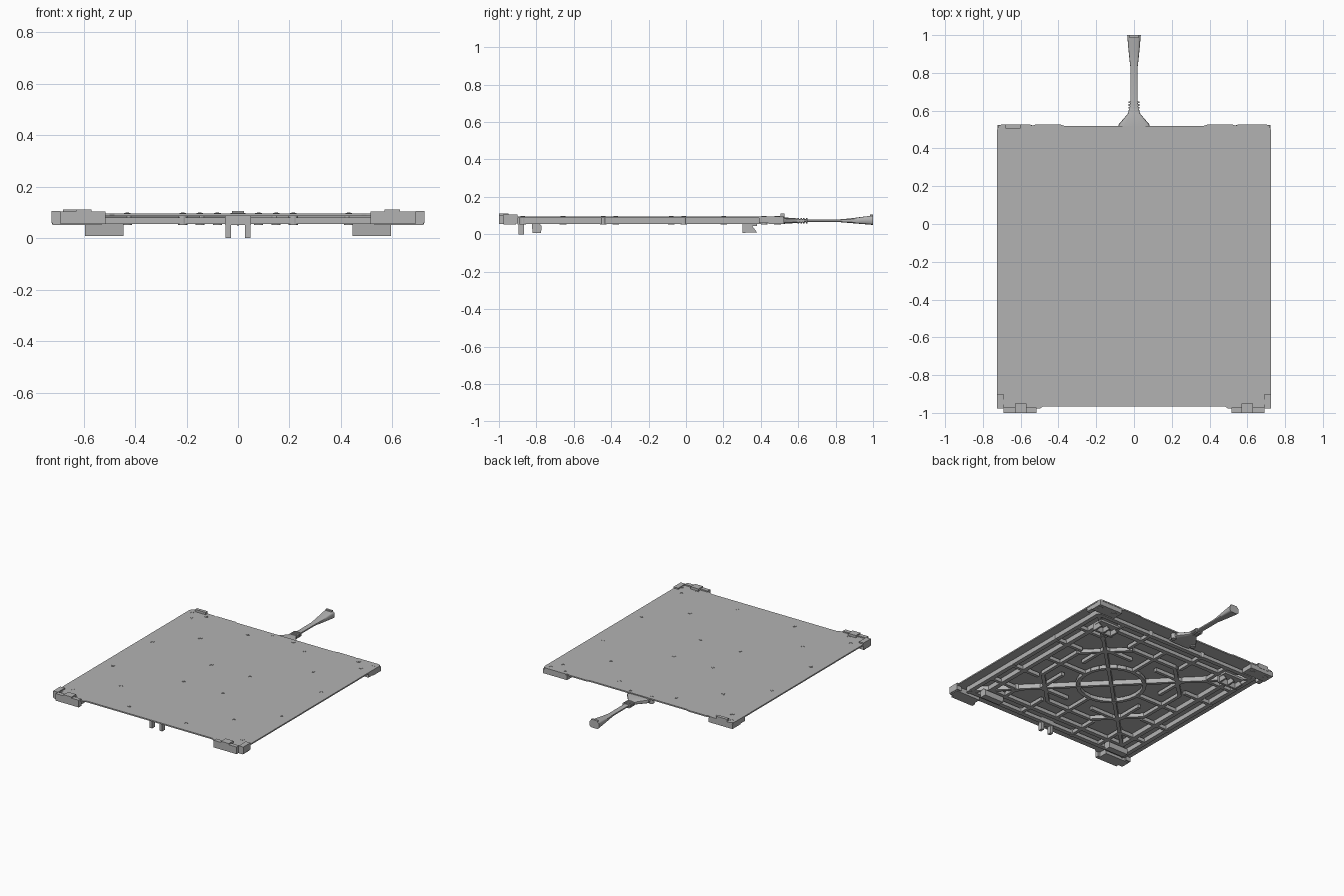
import bpy, bmesh, math
from mathutils import Vector

if "Cube" in bpy.data.objects:
    bpy.data.objects.remove(bpy.data.objects["Cube"], do_unlink=True)

gray = bpy.data.materials.new("plain_gray")
gray.use_nodes = True
gray.diffuse_color = (0.45, 0.45, 0.45, 1)
gray.node_tree.nodes["Principled BSDF"].inputs["Base Color"].default_value = (0.45, 0.45, 0.45, 1)

PLATE_LOW, PLATE_TOP, RIB_LOW, RIB_TOP = 0.087, 0.096, 0.055, 0.08
CENTRE = Vector((0, -0.2275))


def finish(name, bm, smooth=False):
    bmesh.ops.recalc_face_normals(bm, faces=bm.faces)
    mesh = bpy.data.meshes.new(name)
    bm.to_mesh(mesh)
    bm.free()
    mesh.materials.append(gray)
    obj = bpy.data.objects.new(name, mesh)
    bpy.context.collection.objects.link(obj)
    if smooth:
        bpy.ops.object.select_all(action="DESELECT")
        obj.select_set(True)
        bpy.context.view_layer.objects.active = obj
        bpy.ops.object.shade_smooth_by_angle(angle=math.radians(35))
    return obj


def loft(bm, rings):
    rows = [[bm.verts.new(p) for p in ring] for ring in rings]
    n = len(rows[0])
    for a, b in zip(rows, rows[1:]):
        for i in range(n):
            bm.faces.new((a[i], a[(i + 1) % n], b[(i + 1) % n], b[i]))
    bm.faces.new(rows[0])
    bm.faces.new(rows[-1])


def slab(bm, outline, low, high):
    loft(bm, [[(p[0], p[1], z) for p in outline] for z in (low, high)])


def box(bm, x0, x1, y0, y1, z0, z1):
    slab(bm, [(x0, y0), (x1, y0), (x1, y1), (x0, y1)], z0, z1)


def side_prism(bm, x0, x1, outline):
    loft(bm, [[(x, y, z) for y, z in outline] for x in (x0, x1)])


def bar(bm, p, q, width, low=RIB_LOW, high=RIB_TOP):
    p, q = Vector(p) + CENTRE, Vector(q) + CENTRE
    d = (q - p).normalized()
    n = Vector((-d.y, d.x)) * width / 2
    slab(bm, [p - n, q - n, q + n, p + n], low, high)


def disc(bm, x, y, r, low, high, n=14):
    slab(bm, [(x + r * math.cos(math.tau * i / n), y + r * math.sin(math.tau * i / n))
              for i in range(n)], low, high)


# Top sheet with stepped front and back edges
half = [(0, -0.965), (0.48, -0.965), (0.5, -0.978), (0.7, -0.978), (0.718, -0.965),
        (0.724, -0.94), (0.724, 0.5), (0.718, 0.52), (0.7, 0.527), (0.55, 0.527),
        (0.54, 0.52), (0.52, 0.527), (0.39, 0.527), (0.37, 0.52), (0, 0.52)]
bm = bmesh.new()
slab(bm, half + [(-x, y) for x, y in half[-2:0:-1]], PLATE_LOW, PLATE_TOP)
finish("top_sheet", bm)

# Underside frame: two nested squares, the side rails reaching the sheet
bm = bmesh.new()
for s in (-1, 1):
    for r in (0.645, 0.55):
        bar(bm, (s * r, -r), (s * r, r), 0.03, high=PLATE_LOW)
        bar(bm, (-r, s * r), (r, s * r), 0.03)
finish("frame_rails", bm)

# Cross ribs, diagonals, octagon and round hub
bm = bmesh.new()
for s in (-1, 1):
    bar(bm, (-0.63, -0.63 * s), (0.63, 0.63 * s), 0.022, high=PLATE_LOW)
    for t in (-1, 1):
        for c in (0.215, 0.43):
            bar(bm, (c * s, 0.43 * t), (c * s, 0.645 * t), 0.022)
            bar(bm, (0.43 * t, c * s), (0.645 * t, c * s), 0.022)
        bar(bm, (0.32 * s, 0.1 * t), (0.32 * s, 0.32 * t), 0.022)
        bar(bm, (0.1 * s, 0.32 * t), (0.32 * s, 0.32 * t), 0.022)
    bar(bm, (0.21 * s, 0), (0.55 * s, 0), 0.022)
    bar(bm, (0, 0.21 * s), (0, 0.55 * s), 0.022)
finish("cross_ribs", bm)

for name, radius, count, turn in (("octagon_rib", 0.46, 8, 0.5), ("round_rib", 0.215, 24, 0)):
    bm = bmesh.new()
    pts = [(radius * math.cos(math.tau * (i + turn) / count),
            radius * math.sin(math.tau * (i + turn) / count)) for i in range(count)]
    for i, p in enumerate(pts):
        bar(bm, p, pts[(i + 1) % count], 0.024)
    finish(name, bm)

# Fasteners: washer, head and the spacer post beneath
spots = [(0.08, 0.49)]
spots += [(x, y) for x in (0.58, 0.69) for y in (0.487, -0.943)]
for s in (-1, 1):
    for a, b in ((0.645, 0.645), (0.645, 0.215), (0.215, 0.645), (0.43, 0.43), (0.148, 0.148)):
        spots.append((a, CENTRE.y + b * s))
bm = bmesh.new()
posts = bmesh.new()
for x, y in spots:
    for s in (-1, 1):
        disc(bm, x * s, y, 0.013, PLATE_TOP, PLATE_TOP + 0.0015)
        disc(bm, x * s, y, 0.007, PLATE_TOP, PLATE_TOP + 0.003)
        disc(posts, x * s, y, 0.018, RIB_LOW - 0.003, PLATE_LOW)
finish("fastener_heads", bm)
finish("spacer_posts", posts)

# Corner blocks, feet and clips, mirrored left and right
front = bmesh.new()
back = bmesh.new()
feet = bmesh.new()
for s in (-1, 1):
    box(front, 0.515 * s, 0.69 * s, -1.0, -0.972, 0.055, 0.104)
    box(front, 0.57 * s, 0.63 * s, -1.0, -0.95, 0.09, 0.112)
    box(front, 0.69 * s, 0.725 * s, -0.978, -0.9, 0.058, 0.105)
    box(front, 0.53 * s, 0.72 * s, -0.975, -0.91, 0.052, PLATE_LOW)
    box(back, 0.54 * s, 0.722 * s, 0.44, 0.525, 0.055, PLATE_LOW)
    box(back, 0.69 * s, 0.722 * s, 0.39, 0.44, 0.06, PLATE_LOW)
    # Wide front feet and braced back feet
    side_prism(feet, 0.445 * s, 0.595 * s,
               [(-0.825, 0.06), (-0.82, 0.008), (-0.775, 0.008), (-0.772, 0.045), (-0.79, 0.06)])
    box(feet, 0.445 * s, 0.595 * s, 0.302, 0.318, 0.008, 0.06)
    box(feet, 0.445 * s, 0.595 * s, 0.302, 0.38, 0.045, 0.06)
    for x in (0.45, 0.515, 0.58):
        side_prism(feet, x * s, (x + 0.012) * s,
                   [(0.31, 0.05), (0.31, 0.01), (0.38, 0.01), (0.35, 0.05)])
    # Narrow centre feet
    box(feet, 0.028 * s, 0.048 * s, -0.895, -0.865, 0, 0.07)
box(back, -0.68, -0.6, 0.505, 0.527, 0.08, 0.112)
finish("front_corner_blocks", front)
finish("back_corner_blocks", back)
finish("feet", feet)

bm = bmesh.new()
box(bm, -0.05, 0.05, -0.9, -0.86, 0.052, PLATE_LOW)
finish("centre_foot_mount", bm)

# Tail grip: flared base, slim neck, flared end
def section(y, w, low, high, n=16):
    mid, h = (low + high) / 2, (high - low) / 2
    ring = []
    for i in range(n):
        c, s = math.cos(math.tau * i / n), math.sin(math.tau * i / n)
        ring.append((w * math.copysign(abs(c) ** 0.5, c), y,
                     mid + h * math.copysign(abs(s) ** 0.5, s)))
    return ring


bm = bmesh.new()
loft(bm, [section(*v) for v in (
    (0.45, 0.085, 0.056, 0.086), (0.525, 0.083, 0.056, 0.09), (0.585, 0.032, 0.06, 0.086),
    (0.61, 0.024, 0.062, 0.082), (0.66, 0.018, 0.066, 0.08), (0.82, 0.018, 0.065, 0.08),
    (0.88, 0.025, 0.06, 0.085), (0.94, 0.031, 0.055, 0.093), (1.0, 0.036, 0.05, 0.1))])
finish("tail_grip", bm, True)

bm = bmesh.new()
for y in (0.6, 0.615, 0.63, 0.645):
    loft(bm, [section(v, 0.029, 0.057, 0.087) for v in (y - 0.004, y + 0.004)])
finish("strain_relief_rings", bm, True)

bm = bmesh.new()
box(bm, -0.024, 0.024, 0.985, 1.0, 0.09, 0.106)
finish("grip_end_lip", bm)
